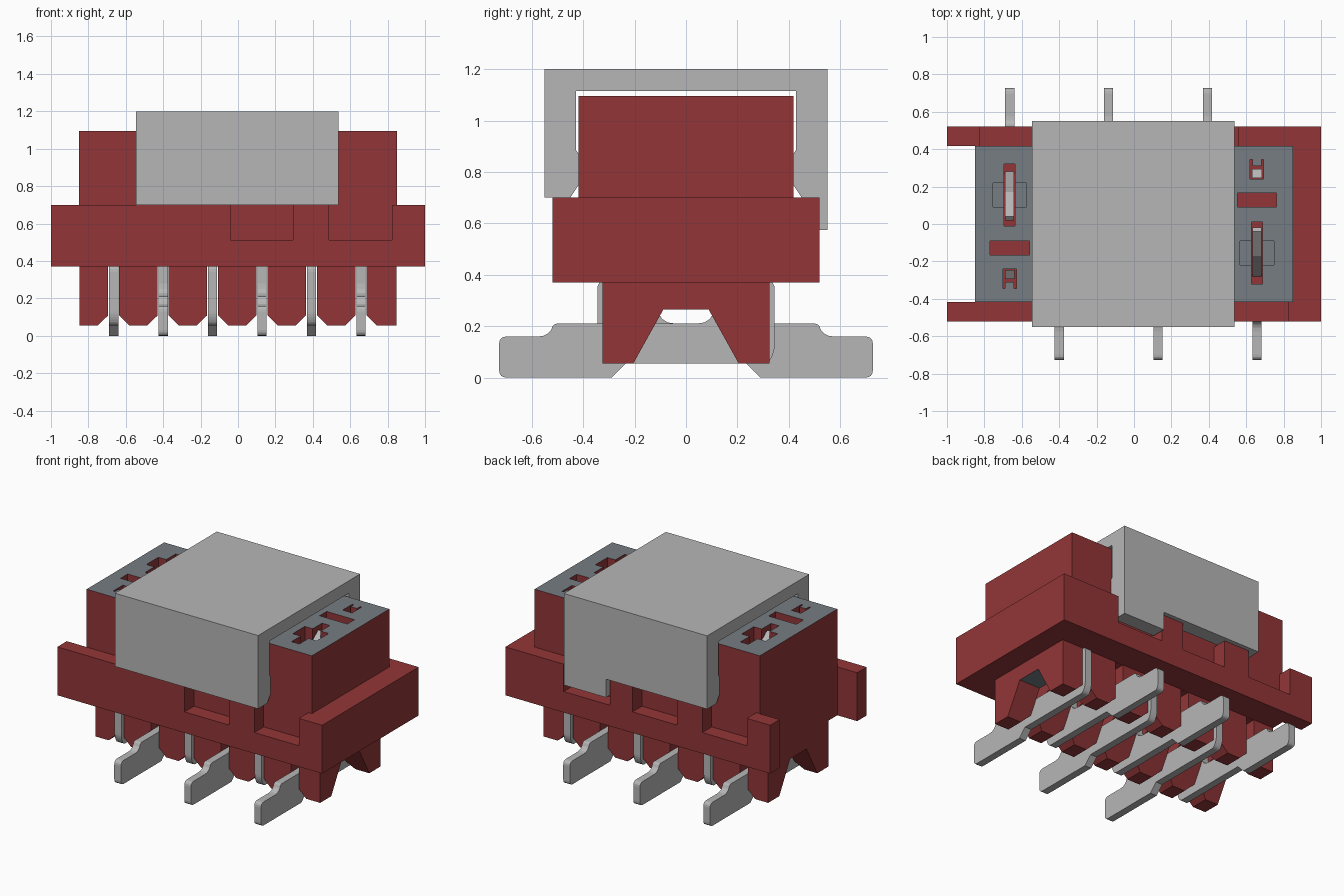
import bpy, bmesh
from mathutils import Vector

if "Cube" in bpy.data.objects:
    bpy.data.objects.remove(bpy.data.objects["Cube"])


def material(name, rgb):
    m = bpy.data.materials.new(name)
    m.use_nodes = True
    m.diffuse_color = (*rgb, 1)
    m.node_tree.nodes["Principled BSDF"].inputs["Base Color"].default_value = (*rgb, 1)
    return m


RED = material("dark red plastic", (0.29, 0.036, 0.038))
GREY = material("light grey", (0.47, 0.47, 0.47))
SLATE = material("slate grey", (0.18, 0.205, 0.225))


def rounded(corners, steps=4):
    """Outline from (u, v, radius) corners, each radius as a small arc."""
    out = []
    for i, (u, v, r) in enumerate(corners):
        p = Vector((u, v))
        if r == 0:
            out.append(p)
            continue
        before = Vector(corners[i - 1][:2])
        after = Vector(corners[(i + 1) % len(corners)][:2])
        a = p + (before - p).normalized() * r
        b = p + (after - p).normalized() * r
        for k in range(steps + 1):
            t = k / steps
            out.append(a * (1 - t) ** 2 + p * 2 * t * (1 - t) + b * t * t)
    return out


def prism(name, outline, lo, hi, axis, mat=RED):
    """Extrude an outline along an axis; the outline uses the other two axes."""
    def place(p, d):
        c = list(p)
        c.insert("xyz".index(axis), d)
        return c
    bm = bmesh.new()
    rings = [[bm.verts.new(place(p, d)) for p in outline] for d in (lo, hi)]
    for ring in rings:
        bm.faces.new(ring)
    n = len(outline)
    for i in range(n):
        j = (i + 1) % n
        bm.faces.new((rings[0][i], rings[0][j], rings[1][j], rings[1][i]))
    bmesh.ops.recalc_face_normals(bm, faces=bm.faces)
    me = bpy.data.meshes.new(name)
    bm.to_mesh(me)
    bm.free()
    me.materials.append(mat)
    ob = bpy.data.objects.new(name, me)
    bpy.context.collection.objects.link(ob)
    return ob


def box(name, x, y, z, mat=RED):
    (x0, x1), (y0, y1) = sorted(x), sorted(y)
    return prism(name, [(x0, y0), (x1, y0), (x1, y1), (x0, y1)], *z, "z", mat)


def cut(ob, cutters):
    """Subtract the cutters for good and remove them."""
    for c in cutters:
        c.hide_render = True
        mod = ob.modifiers.new("cut", "BOOLEAN")
        mod.operation, mod.solver, mod.object = "DIFFERENCE", "EXACT", c
    bpy.context.view_layer.update()
    deps = bpy.context.evaluated_depsgraph_get()
    me = bpy.data.meshes.new_from_object(ob.evaluated_get(deps))
    ob.modifiers.clear()
    ob.data = me
    for c in cutters:
        bpy.data.objects.remove(c)


def paint(ob, mat, rule):
    ob.data.materials.clear()
    ob.data.materials.append(RED)
    ob.data.materials.append(mat)
    for f in ob.data.polygons:
        f.material_index = int(rule(f))


# Six positions; side +1 has its tail at the front, -1 at the back
stations = [(-0.665 + 0.2645 * i, 1 if i % 2 else -1) for i in range(6)]

# Upper housing with contact openings
core = box("housing_core", (-0.85, 0.85), (-0.418, 0.418), (0.38, 1.095))
holes = []
for x, s in stations:
    def hole(w, y0, y1, floor):
        holes.append(box("hole", (x - w, x + w), (s * y0, s * y1), (floor, 1.2)))
    hole(0.03, -0.32, 0.01, 0.72)
    hole(0.09, -0.22, -0.09, 0.99)
    hole(0.105, 0.09, 0.167, 0.8)
    hole(0.036, 0.24, 0.31, 0.8)
    for e in (-1, 1):
        holes.append(box("hole", (x + e * 0.036, x + e * 0.024),
                         (s * 0.3, s * 0.345), (0.8, 1.2)))
cut(core, holes)
paint(core, SLATE, lambda f: f.normal.z > 0.9 and f.center.z > 0.9)

# Flange, open at the right end, with notches along both long edges
flange = prism("flange", [(1, -0.52), (1, 0.52), (-1, 0.52), (-1, 0.418), (-0.85, 0.418),
                          (-0.85, -0.418), (-1, -0.418), (-1, -0.52)], 0.37, 0.7, "z")
notches = []
for s in (1, -1):
    for a, b in ((-0.04, 0.295), (0.487, 0.823)):
        notches.append(box("notch", (s * a, s * b), (-s * 0.6, -s * 0.418), (0.513, 0.8)))
notches.append(box("notch", (0.21, 0.56), (0.418, 0.6), (0.513, 0.8)))
cut(flange, notches)

# Lower feet: tunnel profile with a chamfered slot for each contact
base = prism("feet", [(-0.325, 0.38), (-0.325, 0.055), (-0.205, 0.055), (-0.088, 0.265),
                      (0.088, 0.265), (0.205, 0.055), (0.325, 0.055), (0.325, 0.38)],
             -0.848, 0.848, "x")
slots = []
for x, s in stations:
    half = [(0.1, 0.04), (0.03, 0.108), (0.03, 0.369)]
    shape = [(x + u, z) for u, z in half] + [(x - u, z) for u, z in reversed(half)]
    slots.append(prism("slot", shape, -0.5, 0.5, "y"))
cut(base, slots)
paint(base, SLATE, lambda f: f.normal.z < -0.9 and abs(f.center.z - 0.265) < 0.01)

# Contacts: tail, foot and rising arm, plus the spring tips in the openings
tail = rounded([(-0.727, 0, 0.03), (-0.29, 0, 0), (-0.235, 0.055, 0), (0.32, 0.055, 0.02),
                (0.345, 0.1, 0.03), (0.345, 0.372, 0.03), (0.31, 0.385, 0), (0.11, 0.385, 0),
                (0.11, 0.21, 0.07), (-0.515, 0.21, 0.015), (-0.53, 0.16, 0.045),
                (-0.727, 0.16, 0.03)])
spring = [(-0.29, 0.7), (-0.24, 0.7), (-0.14, 0.94), (-0.02, 1.05),
          (-0.04, 1.07), (-0.17, 0.97)]
stub = [(0.245, 0.78), (0.295, 0.78), (0.295, 0.96), (0.245, 1.0)]
for i, (x, s) in enumerate(stations):
    for part, outline, w in (("contact", tail, 0.025), ("contact_spring", spring, 0.024),
                             ("contact_stub", stub, 0.026)):
        prism(f"{part}_{i + 1}", [(s * y, z) for y, z in outline], x - w, x + w, "x", GREY)

# Pick-up cap: a bridge with latching inner walls and one longer tab at the back
half = [(0.428, 1.115), (0.428, 0.885), (0.41, 0.86), (0.41, 0.76), (0.45, 0.7),
        (0.55, 0.7), (0.55, 1.2)]
prism("pickup_cap", half + [(-y, z) for y, z in reversed(half)], -0.545, 0.537, "x", GREY)
box("cap_tab", (0.22, 0.537), (0.45, 0.55), (0.575, 0.7), GREY)
